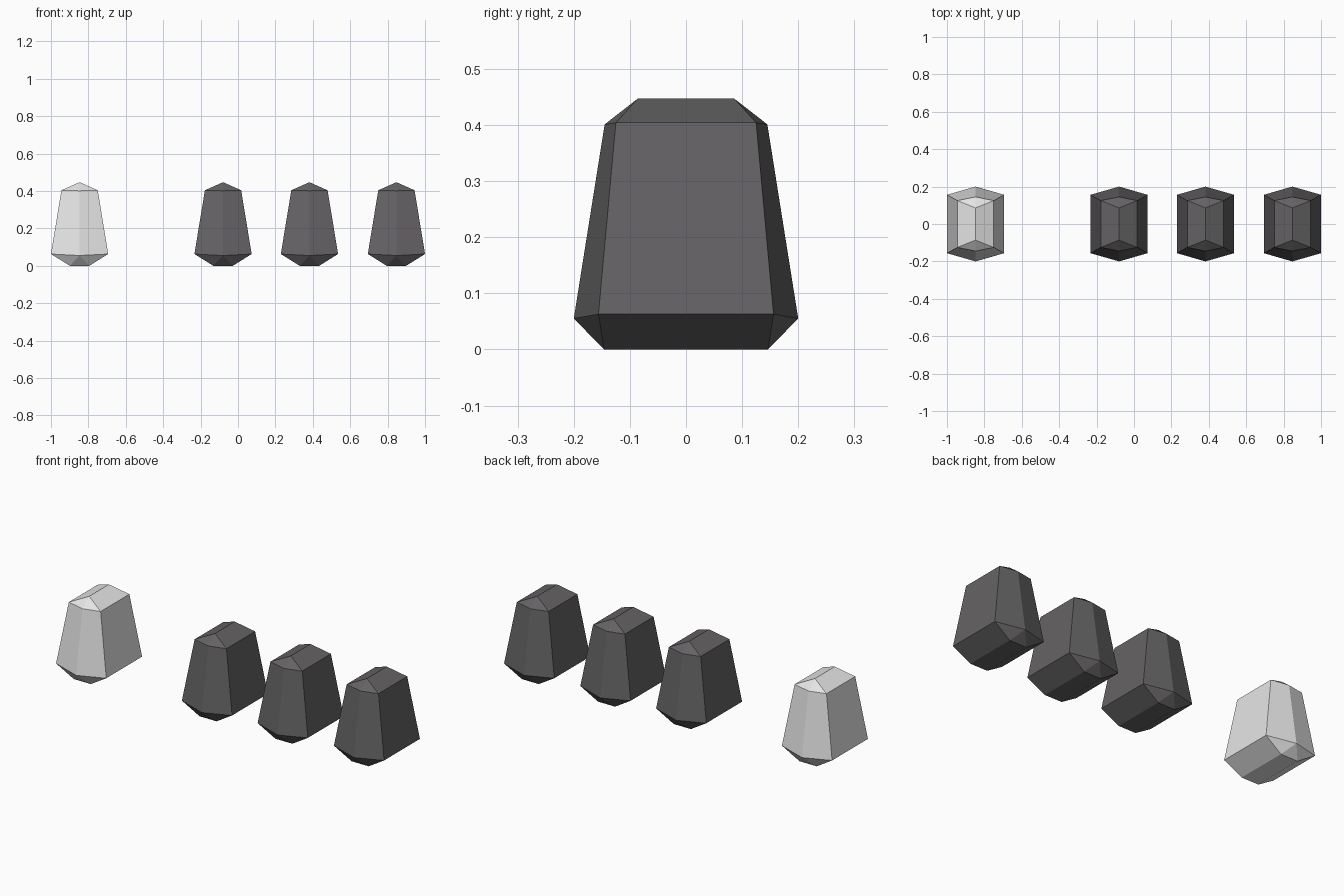
import bpy
import bmesh

if "Cube" in bpy.data.objects:
    bpy.data.objects.remove(bpy.data.objects["Cube"])


def material(name, colour):
    m = bpy.data.materials.new(name)
    m.diffuse_color = (*colour, 1.0)
    m.use_nodes = True
    m.node_tree.nodes["Principled BSDF"].inputs["Base Color"].default_value = m.diffuse_color
    return m


light = material("pale grey", (0.78, 0.78, 0.78))
dark = material("charcoal", (0.128, 0.122, 0.127))


def six_ring(bm, hx, hy, z_corner, tip_y, z_tip):
    """Hexagonal ring: four corners plus a pointed tip at front and back."""
    pts = [(0, -tip_y, z_tip), (hx, -hy, z_corner), (hx, hy, z_corner),
           (0, tip_y, z_tip), (-hx, hy, z_corner), (-hx, -hy, z_corner)]
    return [bm.verts.new(p) for p in pts]


def stone(name, x, mat):
    bm = bmesh.new()
    low = six_ring(bm, 0.153, 0.156, 0.063, 0.2, 0.055)
    high = six_ring(bm, 0.097, 0.125, 0.404, 0.145, 0.401)

    # tapering sides
    for i in range(6):
        j = (i + 1) % 6
        bm.faces.new((low[i], low[j], high[j], high[i]))

    # ridged roof
    front = bm.verts.new((0, -0.086, 0.447))
    back = bm.verts.new((0, 0.086, 0.447))
    bm.faces.new((high[1], high[2], back, front))
    bm.faces.new((high[4], high[5], front, back))
    for a, tip, b, top in ((5, 0, 1, front), (2, 3, 4, back)):
        bm.faces.new((high[a], high[tip], top))
        bm.faces.new((high[tip], high[b], top))

    # chamfered foot with a flat rectangular base
    base = {i: bm.verts.new((sx * 0.052, sy * 0.146, 0))
            for i, sx, sy in ((1, 1, -1), (2, 1, 1), (4, -1, 1), (5, -1, -1))}
    bm.faces.new([base[i] for i in (1, 2, 4, 5)])
    for a, b in ((1, 2), (4, 5)):
        bm.faces.new((low[a], low[b], base[b], base[a]))
    for a, tip, b in ((5, 0, 1), (2, 3, 4)):
        bm.faces.new((low[a], low[tip], base[a]))
        bm.faces.new((low[tip], low[b], base[b]))
        bm.faces.new((low[tip], base[b], base[a]))

    bmesh.ops.recalc_face_normals(bm, faces=bm.faces)
    mesh = bpy.data.meshes.new(name)
    bm.to_mesh(mesh)
    bm.free()
    mesh.materials.append(mat)
    obj = bpy.data.objects.new(name, mesh)
    obj.location.x = x
    bpy.context.collection.objects.link(obj)


# one pale stone apart from a row of three dark ones
stone("pale_stone", -0.847, light)
for n, x in enumerate((-0.08, 0.382, 0.847), 1):
    stone(f"dark_stone_{n}", x, dark)
